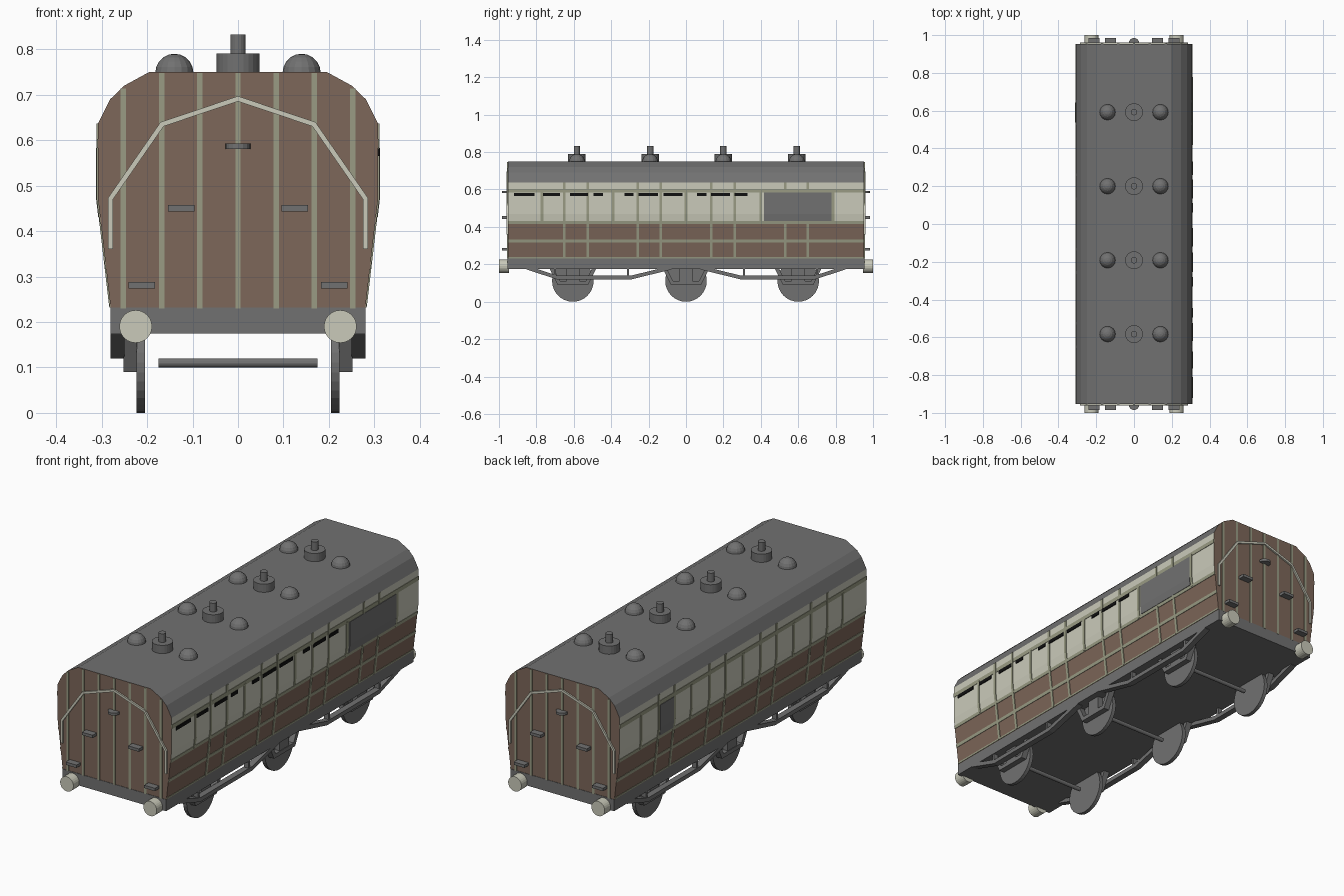
import bpy, bmesh, math
from mathutils import Matrix, Vector

if "Cube" in bpy.data.objects:
    bpy.data.objects.remove(bpy.data.objects["Cube"])


def material(name, r, g, b):
    m = bpy.data.materials.new(name)
    m.diffuse_color = (r, g, b, 1)
    m.use_nodes = True
    m.node_tree.nodes["Principled BSDF"].inputs["Base Color"].default_value = m.diffuse_color
    return m


GREY = material("roof grey", 0.165, 0.165, 0.165)
BROWN = material("brown", 0.205, 0.135, 0.10)
CREAM = material("cream", 0.59, 0.59, 0.49)
TRIM = material("olive trim", 0.32, 0.33, 0.23)
BLACK = material("black", 0.005, 0.005, 0.005)


def finish(bm, name, mats):
    bmesh.ops.recalc_face_normals(bm, faces=bm.faces)
    me = bpy.data.meshes.new(name)
    bm.to_mesh(me)
    bm.free()
    for m in mats:
        me.materials.append(m)
    ob = bpy.data.objects.new(name, me)
    bpy.context.collection.objects.link(ob)
    return ob


def prism(bm, pts, a, b, axis='Y'):
    """Extrude a flat outline: (x,z) along Y or (y,z) along X."""
    def co(p, t):
        return (p[0], t, p[1]) if axis == 'Y' else (t, p[0], p[1])
    v0 = [bm.verts.new(co(p, a)) for p in pts]
    v1 = [bm.verts.new(co(p, b)) for p in pts]
    n = len(pts)
    bm.faces.new(v0)
    bm.faces.new(v1[::-1])
    for i in range(n):
        j = (i + 1) % n
        bm.faces.new((v0[i], v1[i], v1[j], v0[j]))


def rect(u0, u1, z0, z1):
    return [(u0, z0), (u1, z0), (u1, z1), (u0, z1)]


def bar(bm, path, w, a, b, axis):
    """Flat bar following a path, mitred at each bend."""
    p = [Vector(q) for q in path]
    left, right = [], []
    for i, q in enumerate(p):
        d0 = (q - p[max(i - 1, 0)])
        d1 = (p[min(i + 1, len(p) - 1)] - q)
        d0 = (d0 if d0.length else d1).normalized()
        d1 = (d1 if d1.length else d0).normalized()
        n0, n1 = Vector((-d0.y, d0.x)), Vector((-d1.y, d1.x))
        m = (n0 + n1).normalized()
        m *= w / 2 / m.dot(n0)
        left.append(q + m)
        right.append(q - m)
    for i in range(len(p) - 1):
        prism(bm, [left[i], left[i + 1], right[i + 1], right[i]], a, b, axis)


def cylinder(bm, c, r, h, axis='Z', seg=24):
    rot = {'X': Matrix.Rotation(math.pi / 2, 4, 'Y'),
           'Y': Matrix.Rotation(math.pi / 2, 4, 'X'), 'Z': Matrix()}[axis]
    bmesh.ops.create_cone(bm, cap_ends=True, segments=seg, radius1=r, radius2=r,
                          depth=h, matrix=Matrix.Translation(c) @ rot)


END = 0.953
SIDES = (-1, 1)

# Carriage body: brown below, cream above, grey roof
half = [(0.28, 0.23), (0.302, 0.42), (0.308, 0.47), (0.308, 0.637),
        (0.281, 0.69), (0.25, 0.72), (0.195, 0.75)]
bm = bmesh.new()
prism(bm, half + [(-x, z) for x, z in reversed(half)], -END, END)
bm.normal_update()
for f in bm.faces:
    z = f.calc_center_median().z
    if abs(f.normal.y) > 0.9:
        f.material_index = 1
    else:
        f.material_index = 0 if z > 0.638 or z < 0.24 else (2 if z > 0.42 else 1)
finish(bm, "carriage_body", [GREY, BROWN, CREAM])


def side_x(z):
    return 0.308 if z >= 0.47 else 0.28 + 0.028 * (z - 0.23) / 0.24


def side_plate(bm, s, y0, y1, z0, z1, d):
    """Thin plate lying on the sloping side wall."""
    zs = [z0] + ([0.47] if z0 < 0.47 < z1 else []) + [z1]
    outer = [(s * (side_x(z) + d), z) for z in zs]
    inner = [(s * (side_x(z) - 0.002), z) for z in reversed(zs)]
    prism(bm, outer + inner, y0, y1)


# Side beading
bm = bmesh.new()
for s in SIDES:
    for z0, z1 in ((0.232, 0.24), (0.317, 0.333), (0.415, 0.431), (0.583, 0.603)):
        side_plate(bm, s, -END, END, z0, z1, 0.002)
    for y in (-0.65, -0.525, -0.257, -0.134, 0.134, 0.26, 0.53, 0.65):
        side_plate(bm, s, y - 0.007, y + 0.007, 0.234, 0.637, 0.003)
    for y in (-0.77, -0.39, 0, 0.40, 0.786):
        side_plate(bm, s, y - 0.007, y + 0.007, 0.42, 0.59, 0.003)
finish(bm, "side_beading", [TRIM])

# Grey windows: three panes on the right, one door pane on the left
bm = bmesh.new()
for y0, y1 in ((0.418, 0.53), (0.53, 0.65), (0.65, 0.777)):
    side_plate(bm, 1, y0, y1, 0.431, 0.583, 0.004)
side_plate(bm, -1, 0.537, 0.643, 0.431, 0.583, 0.004)
finish(bm, "window_panes", [GREY])

# Black ventilation slots
bm = bmesh.new()
for y0, y1 in ((-.92, -.81), (-.765, -.675), (-.62, -.525), (-.495, -.445), (-.33, -.28),
               (-.255, -.15), (-.12, -.02), (.06, .11), (.135, .235), (.26, .33)):
    side_plate(bm, 1, y0, y1, 0.565, 0.582, 0.004)
finish(bm, "vent_slots", [BLACK])

# End beading, handrails and steps, buffers
beads, rails, steps, buffers = [bmesh.new() for _ in range(4)]
rail = [(-0.28, 0.36), (-0.28, 0.472), (-0.167, 0.635), (0, 0.691),
        (0.167, 0.635), (0.28, 0.472), (0.28, 0.36)]
for e in SIDES:
    for i in range(-3, 4):
        x = i * 0.084
        prism(beads, rect(x - 0.006, x + 0.006, 0.23, 0.714 if abs(i) == 3 else 0.748),
              e * (END - 0.002), e * (END + 0.003))
    bar(rails, rail, 0.011, e * (END - 0.002), e * (END + 0.008), 'Y')
    for s in SIDES:
        for x, z in ((0.125, 0.45), (0.212, 0.281)):
            prism(steps, rect(s * (x - 0.029), s * (x + 0.029), z - 0.007, z + 0.007),
                  e * (END - 0.005), e * 0.985)
        cylinder(buffers, (s * 0.225, e * 0.973, 0.19), 0.036, 0.054, 'Y')
    cylinder(steps, (0, e * 0.957, 0.587), 0.028, 0.012, 'Z', 16)
finish(beads, "end_beading", [TRIM])
finish(rails, "end_handrails", [CREAM])
finish(steps, "end_steps", [GREY])
finish(buffers, "buffers", [CREAM])

# Underframe slab
bm = bmesh.new()
prism(bm, rect(-0.28, 0.28, 0.175, 0.232), -0.955, 0.955)
finish(bm, "underframe", [GREY])

# Truss rods with struts on each side
bm = bmesh.new()
for s in SIDES:
    for e in SIDES:
        path = [(e * 0.85, 0.182), (e * 0.69, 0.13), (e * 0.29, 0.13), (e * 0.08, 0.182)]
        bar(bm, path, 0.02, s * 0.25, s * 0.28, 'X')
        for y in (0.31, 0.46, 0.70):
            if y != 0.46:
                prism(bm, rect(e * y - 0.006, e * y + 0.006, 0.13, 0.18),
                      s * 0.253, s * 0.277, 'X')
finish(bm, "truss_rods", [GREY])

# Wheels, axles and wheel guards
wheels, axles, guards = [bmesh.new() for _ in range(3)]
for y in (-0.605, 0, 0.6):
    cylinder(axles, (0, y, 0.11), 0.01, 0.35, 'X', 16)
    for s in SIDES:
        cylinder(wheels, (s * 0.214, y, 0.111), 0.111, 0.019, 'X', 32)
        path = [(y - 0.115, 0.18), (y - 0.075, 0.10), (y + 0.075, 0.10), (y + 0.115, 0.18)]
        bar(guards, path, 0.02, s * 0.222, s * 0.252, 'X')
        prism(guards, rect(y - 0.035, y + 0.035, 0.09, 0.18), s * 0.222, s * 0.25, 'X')
finish(wheels, "wheels", [GREY])
finish(axles, "axles", [GREY])
finish(guards, "wheel_guards", [GREY])

# Roof domes and central lamp tops
domes, lamps = bmesh.new(), bmesh.new()
for y in (-0.583, -0.192, 0.2, 0.592):
    cylinder(lamps, (0, y, 0.768), 0.047, 0.044)
    cylinder(lamps, (0, y, 0.81), 0.017, 0.044, 'Z', 16)
    for s in SIDES:
        bmesh.ops.create_uvsphere(domes, u_segments=16, v_segments=10, radius=0.042,
                                  matrix=Matrix.Translation((s * 0.14, y, 0.748)))
finish(domes, "roof_vent_domes", [GREY])
finish(lamps, "roof_lamp_tops", [GREY])
